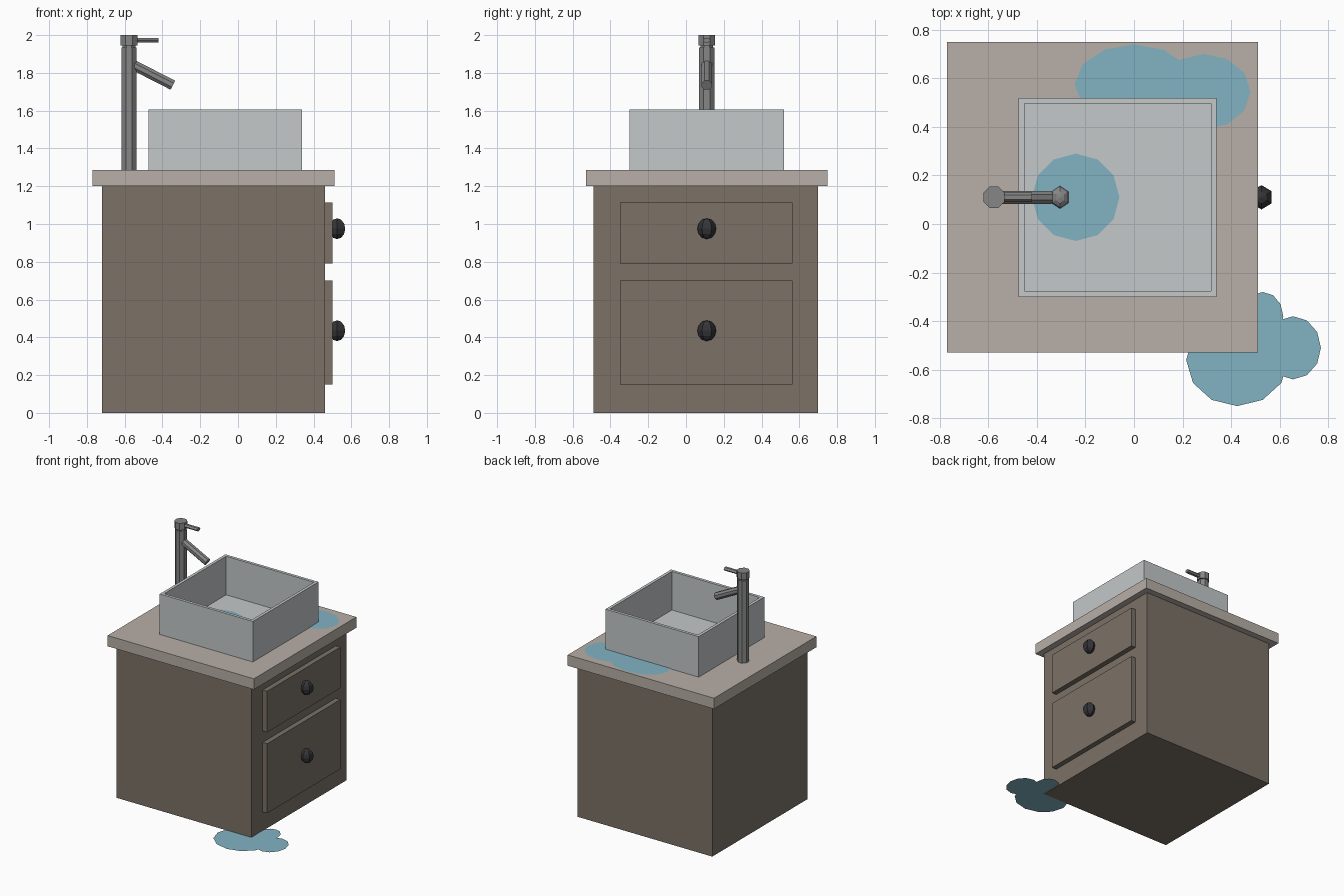
import bpy, bmesh
from math import cos, sin, pi
from mathutils import Vector, Matrix

if "Cube" in bpy.data.objects:
    bpy.data.objects.remove(bpy.data.objects["Cube"])


def material(name, r, g, b):
    m = bpy.data.materials.new(name)
    m.diffuse_color = (r, g, b, 1)
    m.use_nodes = True
    m.node_tree.nodes["Principled BSDF"].inputs["Base Color"].default_value = m.diffuse_color
    return m


WOOD = material("wood", 0.20, 0.165, 0.135)
STONE = material("stone", 0.48, 0.43, 0.39)
CERAMIC = material("ceramic", 0.55, 0.58, 0.585)
METAL = material("metal", 0.24, 0.24, 0.24)
DARK = material("dark_metal", 0.035, 0.035, 0.04)
WATER = material("water", 0.22, 0.45, 0.54)


def finish(name, bm, mat):
    me = bpy.data.meshes.new(name)
    bm.to_mesh(me)
    bm.free()
    ob = bpy.data.objects.new(name, me)
    me.materials.append(mat)
    bpy.context.collection.objects.link(ob)
    return ob


def box_mesh(x, y, z):
    bm = bmesh.new()
    size = Matrix.Diagonal((x[1] - x[0], y[1] - y[0], z[1] - z[0], 1))
    centre = Matrix.Translation((sum(x) / 2, sum(y) / 2, sum(z) / 2))
    bmesh.ops.create_cube(bm, size=1, matrix=centre @ size)
    return bm


def box(name, x, y, z, mat):
    return finish(name, box_mesh(x, y, z), mat)


def rod(name, a, b, radius, sides, mat, squash=1):
    """Prism from a to b with flats facing the main axes."""
    a, b = Vector(a), Vector(b)
    d = b - a
    bm = bmesh.new()
    bmesh.ops.create_cone(bm, cap_ends=True, segments=sides, radius1=radius,
                          radius2=radius, depth=d.length,
                          matrix=Matrix.Rotation(pi / sides, 4, 'Z'))
    turn = d.to_track_quat('Z', 'Y').to_matrix().to_4x4()
    bm.transform(Matrix.Translation((a + b) / 2) @ turn)
    for v in bm.verts:
        v.co.y = a.y + (v.co.y - a.y) * squash
    return finish(name, bm, mat)


def ball(name, centre, radii, mat):
    bm = bmesh.new()
    bmesh.ops.create_uvsphere(bm, u_segments=6, v_segments=6, radius=1,
                              matrix=Matrix.Translation(centre) @ Matrix.Diagonal((*radii, 1)))
    return finish(name, bm, mat)


def puddle(name, z, blobs):
    """Overlapping flat twelve-sided discs (cx, cy, rx, ry)."""
    bm = bmesh.new()
    for i, (cx, cy, rx, ry) in enumerate(blobs):
        bm.faces.new([bm.verts.new((cx + rx * cos(k * pi / 6), cy + ry * sin(k * pi / 6),
                                    z + i * 0.0005)) for k in range(12)])
    return finish(name, bm, WATER)


# Cabinet and countertop
box("cabinet", (-0.72, 0.46), (-0.49, 0.70), (0, 1.2), WOOD)
box("countertop", (-0.77, 0.51), (-0.53, 0.75), (1.2, 1.285), STONE)

# Drawers with knobs on the right side
for name, z0, z1, knob_z in (("upper", 0.79, 1.115, 0.975), ("lower", 0.15, 0.70, 0.435)):
    box(name + "_drawer", (0.455, 0.50), (-0.35, 0.565), (z0, z1), WOOD)
    ball(name + "_knob", (0.525, 0.11, knob_z), (0.049, 0.05, 0.055), DARK)

# Square basin: inset the top face and sink it
bm = box_mesh((-0.475, 0.34), (-0.30, 0.52), (1.285, 1.605))
bm.normal_update()
top = max(bm.faces, key=lambda f: f.calc_center_median().z)
bmesh.ops.inset_region(bm, faces=[top], thickness=0.033)
sunk = bmesh.ops.extrude_face_region(bm, geom=[top])["geom"]
bmesh.ops.delete(bm, geom=[top], context='FACES_ONLY')
for v in sunk:
    if isinstance(v, bmesh.types.BMVert):
        v.co.z = 1.30
bmesh.ops.recalc_face_normals(bm, faces=bm.faces)
finish("basin", bm, CERAMIC)
ball("drain", (-0.305, 0.11, 1.305), (0.04, 0.047, 0.03), METAL)

# Faucet: post, neck, cap, lever and slanted spout
FX, FY = -0.577, 0.11
rod("faucet_post", (FX, FY, 1.28), (FX, FY, 1.935), 0.0433, 8, METAL)
rod("faucet_neck", (FX, FY, 1.93), (FX, FY, 1.95), 0.037, 8, METAL)
rod("faucet_cap", (FX, FY, 1.945), (FX, FY, 2.0), 0.0475, 8, METAL)
rod("faucet_lever", (FX, FY, 1.973), (-0.42, FY, 1.973), 0.014, 6, METAL, squash=1.4)
rod("faucet_spout", (-0.57, FY, 1.85), (-0.345, FY, 1.735), 0.029, 8, METAL)

# Spilled water
puddle("basin_water", 1.303, [(-0.24, 0.11, 0.18, 0.18)])
puddle("counter_puddle", 1.288, [(0.0, 0.575, 0.245, 0.165), (0.29, 0.545, 0.19, 0.155)])
puddle("floor_puddle", 0.002, [(0.425, -0.56, 0.21, 0.19), (0.655, -0.51, 0.115, 0.13),
                               (0.53, -0.38, 0.085, 0.10)])
